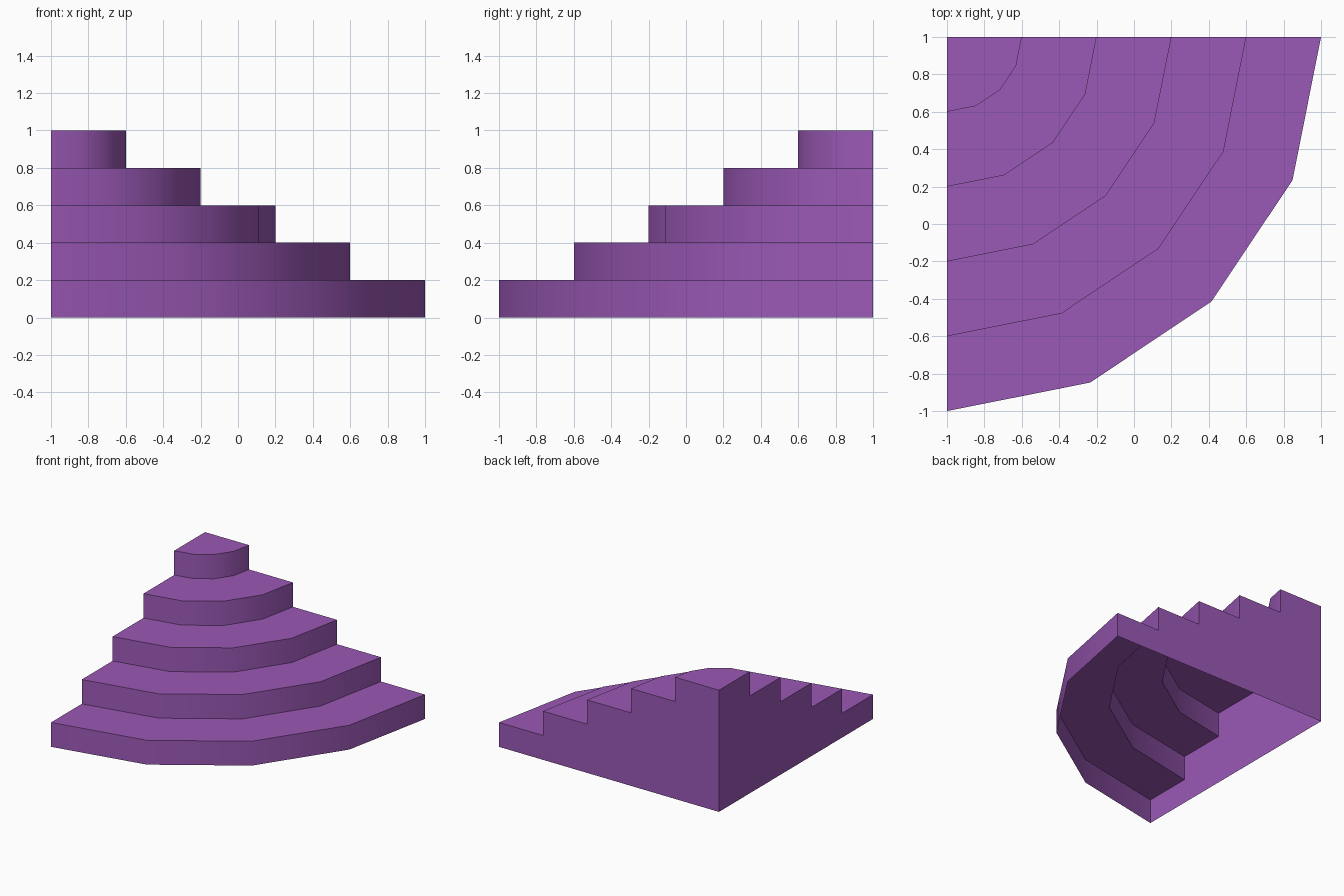
import bpy, bmesh
from math import sin, cos, pi, radians

if "Cube" in bpy.data.objects:
    bpy.data.objects.remove(bpy.data.objects["Cube"], do_unlink=True)

STEPS, SEGMENTS = 5, 4
RUN, RISE = 0.4, 0.2
CORNER = (-1.0, 1.0)

purple = bpy.data.materials.new("purple")
purple.use_nodes = True
colour = (0.328, 0.1, 0.468, 1)
purple.diffuse_color = colour
purple.node_tree.nodes["Principled BSDF"].inputs["Base Color"].default_value = colour

# Stair profile as (radius, height), from the top step's edge to the floor
profile = []
for i in range(1, STEPS + 1):
    top = (STEPS + 1 - i) * RISE
    profile += [(i * RUN, top), (i * RUN, top - RISE)]

bm = bmesh.new()
apex = bm.verts.new((*CORNER, STEPS * RISE))
foot = bm.verts.new((*CORNER, 0))

# Profile repeated around the quarter turn
columns = []
for s in range(SEGMENTS + 1):
    a = s / SEGMENTS * pi / 2
    columns.append([bm.verts.new((CORNER[0] + r * sin(a), CORNER[1] - r * cos(a), z))
                    for r, z in profile])

# Treads and risers, left open underneath
for a, b in zip(columns, columns[1:]):
    bm.faces.new((apex, a[0], b[0]))
    for k in range(len(profile) - 1):
        bm.faces.new((a[k], a[k + 1], b[k + 1], b[k]))

# Two flat stepped walls meeting at the corner
bm.faces.new([foot, *reversed(columns[0]), apex])
bm.faces.new([apex, *columns[-1], foot])

mesh = bpy.data.meshes.new("corner_stairs")
bm.to_mesh(mesh)
bm.free()
mesh.materials.append(purple)
stairs = bpy.data.objects.new("corner_stairs", mesh)
bpy.context.collection.objects.link(stairs)

# Smooth the curved risers, keep the step edges sharp
bpy.ops.object.select_all(action="DESELECT")
stairs.select_set(True)
bpy.context.view_layer.objects.active = stairs
bpy.ops.object.shade_smooth_by_angle(angle=radians(30))
